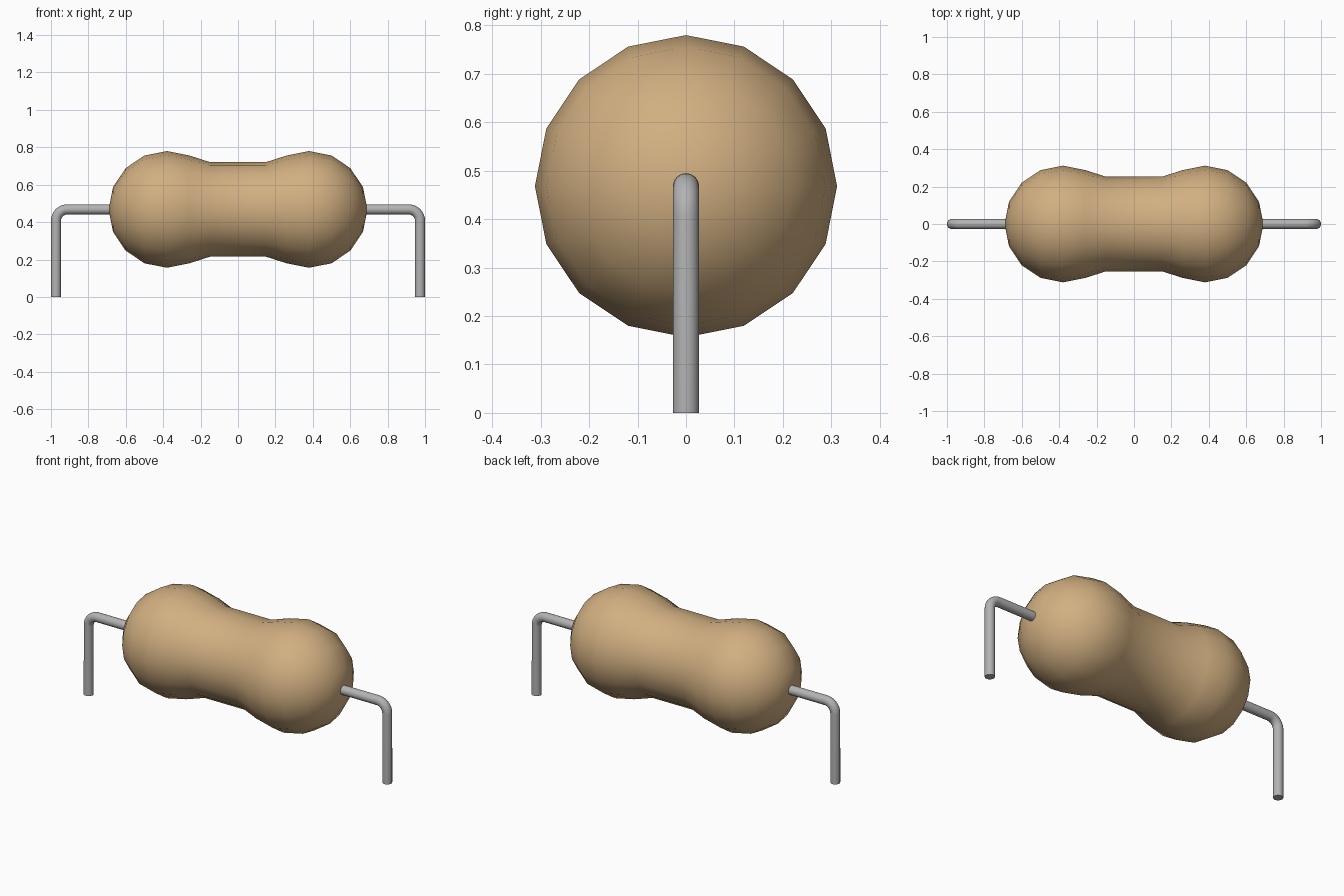
import bpy, bmesh
from math import sin, cos, pi, tau
from mathutils import Vector

old = bpy.data.objects.get("Cube")
if old:
    bpy.data.objects.remove(old, do_unlink=True)

AXIS_Z = 0.468      # height of the body axis
BULB_X = 0.38       # centre of each rounded end
BULB_R = 0.312
WIRE_R = 0.027
BEND_R = 0.06


def material(name, color, rough):
    m = bpy.data.materials.new(name)
    m.use_nodes = True
    m.diffuse_color = color
    bsdf = m.node_tree.nodes["Principled BSDF"]
    bsdf.inputs["Base Color"].default_value = color
    bsdf.inputs["Roughness"].default_value = rough
    return m


def add_mesh(name, mesh, mat):
    mesh.materials.clear()
    mesh.materials.append(mat)
    ob = bpy.data.objects.new(name, mesh)
    bpy.context.collection.objects.link(ob)
    bpy.ops.object.select_all(action='DESELECT')
    ob.select_set(True)
    bpy.context.view_layer.objects.active = ob
    bpy.ops.object.shade_smooth_by_angle(angle=pi / 5)
    return ob


tan = material("tan ceramic", (0.64, 0.43, 0.22, 1), 0.6)
grey = material("grey metal", (0.45, 0.45, 0.45, 1), 0.5)

# Body: a dumbbell profile turned around the x axis
half = [(BULB_X + BULB_R * cos(a), BULB_R * sin(a))
        for a in (i * pi / 8 for i in range(6))]
half.append((0.15, 0.253))
profile = half + [(-x, r) for x, r in reversed(half)]
bm = bmesh.new()
verts = [bm.verts.new((x, 0, r)) for x, r in profile]
edges = [bm.edges.new(pair) for pair in zip(verts, verts[1:])]
bmesh.ops.spin(bm, geom=verts + edges, cent=(0, 0, 0), axis=(1, 0, 0),
               angle=tau, steps=16)
bmesh.ops.remove_doubles(bm, verts=bm.verts, dist=0.0005)
bmesh.ops.recalc_face_normals(bm, faces=bm.faces)
bmesh.ops.translate(bm, verts=bm.verts, vec=(0, 0, AXIS_Z))
mesh = bpy.data.meshes.new("body")
bm.to_mesh(mesh)
bm.free()
add_mesh("body", mesh, tan)


# Leads: a round wire leaving the end of the body and bending down
def lead(name, side):
    leg_x = 1 - WIRE_R
    cx, cz = leg_x - BEND_R, AXIS_Z - BEND_R
    path = [(0.6, AXIS_Z)]
    path += [(cx + BEND_R * sin(a), cz + BEND_R * cos(a))
             for a in (i * pi / 16 for i in range(9))]
    path.append((leg_x, 0))
    curve = bpy.data.curves.new(name + "_path", 'CURVE')
    curve.dimensions = '3D'
    curve.bevel_depth = WIRE_R
    curve.bevel_resolution = 6
    curve.use_fill_caps = True
    spline = curve.splines.new('POLY')
    spline.points.add(len(path) - 1)
    for p, (x, z) in zip(spline.points, path):
        p.co = (side * x, 0, z, 1)
    helper = bpy.data.objects.new(name + "_path", curve)
    bpy.context.collection.objects.link(helper)
    deps = bpy.context.evaluated_depsgraph_get()
    wire = bpy.data.meshes.new_from_object(helper.evaluated_get(deps))
    bpy.data.objects.remove(helper, do_unlink=True)
    bm = bmesh.new()
    bm.from_mesh(wire)
    bmesh.ops.remove_doubles(bm, verts=bm.verts, dist=0.0005)
    bmesh.ops.recalc_face_normals(bm, faces=bm.faces)
    bm.to_mesh(wire)
    bm.free()
    add_mesh(name, wire, grey)


lead("left_lead", 1)
lead("right_lead", -1)
